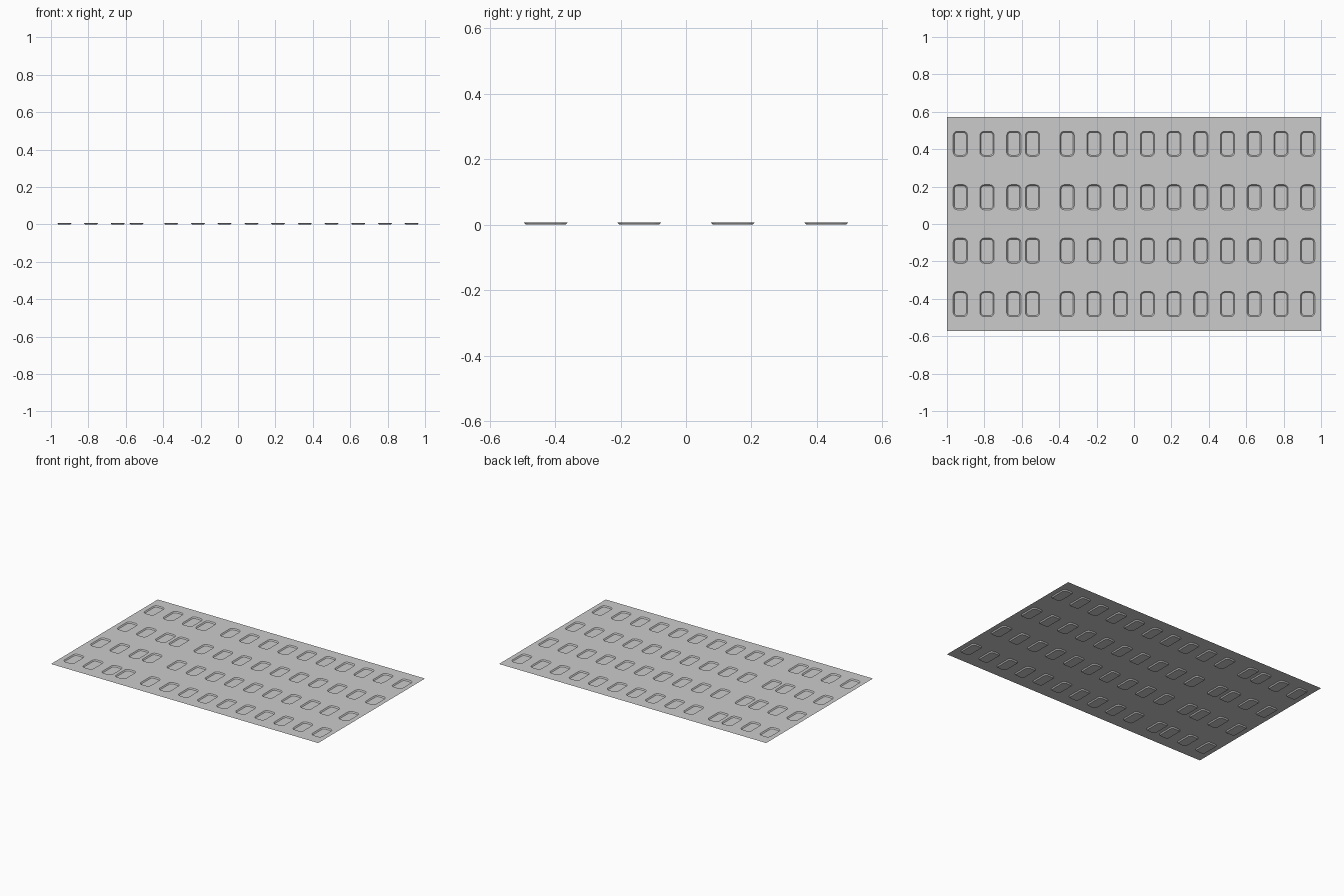
import bpy, bmesh, math

if "Cube" in bpy.data.objects:
    bpy.data.objects.remove(bpy.data.objects["Cube"])

H = 0.007            # depth of the pockets
HX, HY = 1.0, 0.571  # half size of the sheet
PITCH = 2 / 14


def rounded_loop(bm, cx, cy, hx, hy, r, z, seg=5):
    """Ring of vertices along a rounded rectangle."""
    verts = []
    for k, (sx, sy) in enumerate(((1, 1), (-1, 1), (-1, -1), (1, -1))):
        for i in range(seg + 1):
            a = math.pi / 2 * (k + i / seg)
            verts.append(bm.verts.new((cx + sx * (hx - r) + r * math.cos(a),
                                       cy + sy * (hy - r) + r * math.sin(a), z)))
    return verts


def ring_edges(bm, vs):
    return [bm.edges.new((vs[i], vs[(i + 1) % len(vs)])) for i in range(len(vs))]


bm = bmesh.new()

# outer border of the sheet
border = [bm.verts.new((x, y, H)) for x, y in ((-HX, -HY), (HX, -HY), (HX, HY), (-HX, HY))]
edges = ring_edges(bm, border)

# pocket positions: even columns, the fourth one shifted left
xs = [-1 + PITCH * (i + 0.5) for i in range(14)]
xs[3] = -0.542
ys = [(j - 1.5) * 2 * PITCH for j in range(4)]

# pocket rims
rims = []
for x in xs:
    for y in ys:
        rim = rounded_loop(bm, x, y, 0.038, 0.067, 0.022, H)
        edges += ring_edges(bm, rim)
        rims.append((x, y, rim))

# flat sheet with openings
bmesh.ops.triangle_fill(bm, use_beauty=True, use_dissolve=False, edges=edges, normal=(0, 0, 1))

# sloping pocket walls and floors
for x, y, rim in rims:
    low = rounded_loop(bm, x, y, 0.032, 0.061, 0.017, 0)
    n = len(rim)
    for i in range(n):
        j = (i + 1) % n
        bm.faces.new((rim[i], rim[j], low[j], low[i]))
    bm.faces.new(low)

bmesh.ops.recalc_face_normals(bm, faces=bm.faces)
if sum(f.normal.z * f.calc_area() for f in bm.faces) < 0:
    bmesh.ops.reverse_faces(bm, faces=bm.faces)

mesh = bpy.data.meshes.new("pocketed_sheet")
bm.to_mesh(mesh)
bm.free()
obj = bpy.data.objects.new("pocketed_sheet", mesh)
bpy.context.collection.objects.link(obj)
